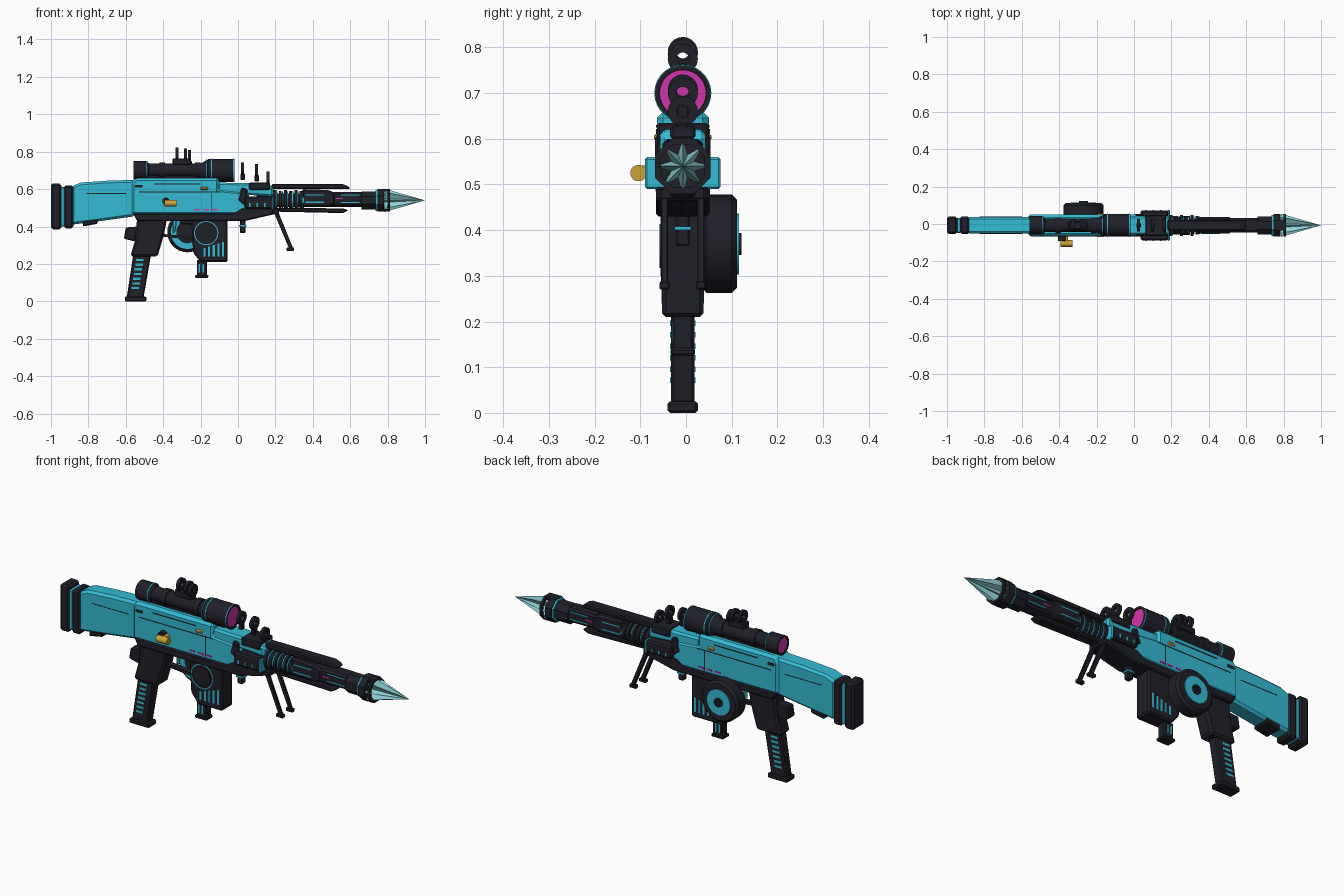
import bpy, bmesh
from math import sin, cos, pi, radians
from mathutils import Vector

if "Cube" in bpy.data.objects:
    bpy.data.objects.remove(bpy.data.objects["Cube"], do_unlink=True)

MID = -0.007    # centre plane of the body
BORE = 0.54     # barrel height
SIGHT = 0.7     # scope height


def material(name, red, green, blue):
    mat = bpy.data.materials.new(name)
    mat.use_nodes = True
    colour = (red, green, blue, 1)
    mat.diffuse_color = colour
    shader = next(n for n in mat.node_tree.nodes if n.type == "BSDF_PRINCIPLED")
    shader.inputs["Base Color"].default_value = colour
    shader.inputs["Roughness"].default_value = 0.6
    return mat


dark = material("charcoal", 0.014, 0.014, 0.022)
teal = material("teal", 0.035, 0.5, 0.66)
gold = material("gold", 0.62, 0.36, 0.04)
pink = material("magenta", 0.65, 0.035, 0.42)
ice = material("pale ice", 0.28, 0.66, 0.7)


def finish(name, bm, mat, bevel=0.0, smooth=False):
    bmesh.ops.remove_doubles(bm, verts=bm.verts, dist=1e-5)
    bmesh.ops.recalc_face_normals(bm, faces=bm.faces)
    mesh = bpy.data.meshes.new(name)
    bm.to_mesh(mesh)
    bm.free()
    mesh.materials.append(mat)
    part = bpy.data.objects.new(name, mesh)
    bpy.context.collection.objects.link(part)
    if smooth:
        bpy.ops.object.select_all(action="DESELECT")
        part.select_set(True)
        bpy.context.view_layer.objects.active = part
        bpy.ops.object.shade_smooth_by_angle(angle=radians(35))
    if bevel:
        mod = part.modifiers.new("edge_bevel", "BEVEL")
        mod.width = bevel
        mod.segments = 1
        mod.limit_method = "ANGLE"
    return part


def slab(name, outline, half, mat, y=MID, bevel=0.006):
    """Side outline in x and z, extruded evenly to both sides of y."""
    bm = bmesh.new()
    face = bm.faces.new([bm.verts.new((x, y - half, z)) for x, z in outline])
    extruded = bmesh.ops.extrude_face_region(bm, geom=[face])
    moved = [v for v in extruded["geom"] if isinstance(v, bmesh.types.BMVert)]
    bmesh.ops.translate(bm, verts=moved, vec=(0, half * 2, 0))
    return finish(name, bm, mat, bevel)


def box(name, x0, x1, z0, z1, half, mat, y=MID, bevel=0.005):
    return slab(name, [(x0, z0), (x1, z0), (x1, z1), (x0, z1)], half, mat, y, bevel)


def lathe(name, profile, centre, mat, axis="X", sides=28, turn=0.0):
    """Spin (distance along axis, radius) pairs about a line through centre."""
    bm = bmesh.new()
    rings = []
    for along, radius in profile:
        ring = []
        for i in range(sides):
            a = 2 * pi * i / sides + turn
            u, v = radius * cos(a), radius * sin(a)
            offset = (along, u, v) if axis == "X" else (u, along, v)
            ring.append(bm.verts.new(Vector(centre) + Vector(offset)))
        rings.append(ring)
    for low, high in zip(rings, rings[1:]):
        for i in range(sides):
            j = (i + 1) % sides
            bm.faces.new((low[i], low[j], high[j], high[i]))
    return finish(name, bm, mat, smooth=True)


def disc(name, start, end, radius, centre, mat, axis="X", hole=0.0, **more):
    profile = [(start, hole), (start, radius), (end, radius), (end, hole)]
    if hole:
        profile.append(profile[0])
    return lathe(name, profile, centre, mat, axis, **more)


# Shoulder stock: butt pads, spacer and tapered body
box("butt_pad", -1.0, -0.945, 0.385, 0.63, 0.047, dark, bevel=0.01)
box("butt_spacer", -0.95, -0.925, 0.4, 0.61, 0.04, teal)
box("butt_plate", -0.93, -0.88, 0.39, 0.62, 0.047, dark, bevel=0.01)
slab("stock_body", [(-0.89, 0.41), (-0.73, 0.43), (-0.55, 0.455), (-0.53, 0.65),
                    (-0.7, 0.645), (-0.84, 0.635), (-0.89, 0.615)], 0.045, teal, bevel=0.012)
slab("stock_toe_cover", [(-0.83, 0.4), (-0.75, 0.415), (-0.75, 0.44), (-0.83, 0.43)], 0.047, dark)
box("stock_seam", -0.81, -0.6, 0.575, 0.578, 0.0465, dark, bevel=0)

# Receiver shell with dark lower frame
slab("receiver_shell", [(-0.57, 0.46), (0.06, 0.46), (0.06, 0.585), (-0.1, 0.6),
                        (-0.1, 0.66), (-0.55, 0.66), (-0.57, 0.63)], 0.057, teal, bevel=0.014)
slab("receiver_front", [(-0.11, 0.58), (0.19, 0.56), (0.19, 0.61), (0.15, 0.63), (-0.11, 0.635)],
     0.05, teal, bevel=0.01)
slab("lower_frame", [(-0.54, 0.43), (0.04, 0.43), (0.19, 0.465), (0.19, 0.5), (0.02, 0.5),
                     (-0.03, 0.47), (-0.56, 0.47)], 0.059, dark)
box("receiver_long_seam", -0.53, -0.1, 0.582, 0.586, 0.0585, dark, bevel=0)
box("receiver_short_seam", -0.45, -0.2, 0.625, 0.63, 0.0585, dark, bevel=0)
box("receiver_upright_seam", -0.145, -0.141, 0.48, 0.58, 0.0585, dark, bevel=0)
box("ejection_slot", -0.55, -0.51, 0.608, 0.622, 0.059, dark, bevel=0)
for x in (-0.235, -0.185, -0.14):
    box("indicator_light", x, x + 0.03, 0.485, 0.493, 0.06, pink, bevel=0)
box("selector_tab", -0.2, -0.16, 0.595, 0.612, 0.063, gold)

# Charging handle on the right side
disc("bolt_stem", -0.105, -0.05, 0.012, (-0.365, 0, 0.53), gold, "Y", sides=12)
disc("bolt_collar", -0.09, -0.06, 0.02, (-0.385, 0, 0.535), dark, "Y", sides=12)
disc("bolt_knob", -0.032, 0.032, 0.018, (-0.362, -0.104, 0.525), gold, sides=16)

# Side blocks where the handguard meets the receiver
box("side_block", 0.035, 0.185, 0.495, 0.56, 0.08, dark, bevel=0.008)
box("side_block_trim", 0.18, 0.192, 0.49, 0.56, 0.083, teal)
for x in (0.06, 0.1, 0.14):
    box("side_block_vent", x, x + 0.008, 0.505, 0.525, 0.083, teal, bevel=0)
slab("side_wedge", [(0.0, 0.54), (0.05, 0.5), (0.05, 0.6), (0.02, 0.61)], 0.061, dark)
box("upper_bracket", 0.06, 0.17, 0.595, 0.635, 0.056, dark)

# Scope with mounts, collars and lenses
scope = (0, MID, SIGHT)
lathe("scope_tube", [(-0.55, 0), (-0.55, 0.042), (-0.56, 0.042), (-0.56, 0.049), (-0.49, 0.049),
                     (-0.475, 0.037), (-0.2, 0.037), (-0.165, 0.056), (-0.16, 0.061),
                     (-0.02, 0.061), (-0.02, 0.052), (-0.035, 0.052), (-0.035, 0)], scope, dark)
disc("front_lens", -0.035, -0.026, 0.051, scope, pink)
disc("rear_lens", -0.555, -0.55, 0.041, scope, pink)
for x, radius in ((-0.49, 0.0505), (-0.17, 0.058), (-0.145, 0.0625), (-0.026, 0.0625)):
    disc("scope_collar", x, x + 0.005, radius, scope, teal, hole=radius - 0.01)
box("scope_rail", -0.53, -0.06, 0.64, 0.675, 0.025, dark)
for x in (-0.42, -0.23):
    disc("scope_clamp", x, x + 0.03, 0.043, scope, dark)
box("turret_base", -0.35, -0.25, 0.73, 0.765, 0.022, dark)

# Ring sights on the scope and in front of it
for x, z in ((-0.325, 0.79), (-0.28, 0.785), (-0.258, 0.775), (0.025, 0.708), (0.1, 0.7), (0.16, 0.66)):
    disc("ring_sight", -0.008, 0.008, 0.033, (x, MID, z), dark, hole=0.014, sides=20)
    box("ring_sight_post", x - 0.012, x + 0.012, z - 0.06, z - 0.024, 0.014, dark)

# Pistol grip
slab("grip_upper", [(-0.54, 0.44), (-0.38, 0.44), (-0.395, 0.36), (-0.43, 0.24),
                    (-0.575, 0.24), (-0.55, 0.33)], 0.042, dark, bevel=0.01)
slab("grip_handle", [(-0.56, 0.25), (-0.465, 0.25), (-0.505, 0.02), (-0.595, 0.02)], 0.026, dark)
box("grip_foot", -0.605, -0.49, 0, 0.025, 0.033, dark)
slab("grip_spur", [(-0.61, 0.335), (-0.55, 0.32), (-0.535, 0.4), (-0.6, 0.395)], 0.03, dark)
for i in range(7):
    x, z = -0.545 - i * 0.004, 0.215 - i * 0.025
    box("grip_slot", x, x + 0.04, z, z + 0.012, 0.0275, teal, bevel=0)

# Trigger and guard
slab("trigger", [(-0.35, 0.44), (-0.325, 0.44), (-0.335, 0.37), (-0.35, 0.36)], 0.009, teal)
slab("trigger_guard", [(-0.4, 0.36), (-0.4, 0.345), (-0.24, 0.33), (-0.24, 0.345)], 0.015, dark, bevel=0)

# Box magazine with dial, vents and lower stub
slab("magazine", [(-0.25, 0.44), (-0.055, 0.44), (-0.055, 0.21), (-0.2, 0.21), (-0.24, 0.26)],
     0.045, dark, bevel=0.008)
dial = (-0.17, 0, 0.365)
disc("dial_ring", -0.056, -0.05, 0.065, dial, teal, "Y", hole=0.06)
disc("dial_cap", -0.058, -0.05, 0.048, dial, dark, "Y")
for i in range(5):
    x = -0.185 + i * 0.025
    box("magazine_vent", x, x + 0.011, 0.24, 0.285 + i * 0.008, 0.0465, teal, bevel=0)
box("magazine_stub", -0.22, -0.165, 0.135, 0.22, 0.023, dark)
box("magazine_stub_foot", -0.23, -0.158, 0.125, 0.142, 0.027, dark)
for x in (-0.21, -0.19):
    box("stub_slot", x, x + 0.008, 0.155, 0.2, 0.0245, teal, bevel=0)

# Drum on the left side
drum = (-0.27, 0, 0.37)
lathe("drum", [(0.035, 0), (0.035, 0.095), (0.045, 0.108), (0.1, 0.108), (0.112, 0.096), (0.112, 0)],
      drum, dark, "Y", sides=32)
disc("drum_face", 0.108, 0.116, 0.067, drum, teal, "Y", hole=0.02)
disc("drum_inner_face", 0.03, 0.036, 0.09, drum, teal, "Y", hole=0.06)
disc("drum_hub", 0.1, 0.122, 0.024, drum, dark, "Y", hole=0.012)
box("drum_bracket", -0.31, -0.22, 0.41, 0.46, 0.035, dark, y=0.03)

# Barrel, collars and handguard
bore = (0, MID, BORE)
disc("barrel", 0.1, 0.78, 0.036, bore, dark, sides=16)
for i in range(6):
    x = 0.19 + i * 0.028
    disc("barrel_collar", x, x + 0.015, 0.056 - 0.006 * (i % 2), bore, dark, sides=16)
    disc("barrel_trim", x + 0.016, x + 0.022, 0.046, bore, teal, sides=16)
slab("handguard", [(0.34, 0.505), (0.49, 0.505), (0.52, 0.52), (0.52, 0.575), (0.49, 0.595), (0.34, 0.6)],
     0.044, dark, bevel=0.01)
box("forward_shroud", 0.5, 0.67, 0.51, 0.585, 0.038, dark, bevel=0.01)
for z in (0.527, 0.565):
    box("handguard_stripe", 0.36, 0.46, z, z + 0.006, 0.0455, teal, bevel=0)
    box("shroud_stripe", 0.55, 0.65, z, z + 0.005, 0.0395, teal, bevel=0)
box("shroud_light", 0.52, 0.56, 0.546, 0.552, 0.0395, pink, bevel=0)
slab("top_rail", [(0.18, 0.6), (0.6, 0.6), (0.59, 0.615), (0.56, 0.627), (0.18, 0.627)], 0.028, dark)
slab("bottom_rail", [(0.18, 0.5), (0.56, 0.497), (0.59, 0.487), (0.56, 0.472), (0.18, 0.48)], 0.028, dark)

# Muzzle cage
disc("muzzle_neck", 0.66, 0.745, 0.052, bore, dark, sides=8, turn=pi / 8)
disc("muzzle_trim", 0.735, 0.745, 0.061, bore, teal, sides=8, turn=pi / 8)
disc("muzzle_flange", 0.745, 0.78, 0.066, bore, dark, sides=8, turn=pi / 8)
disc("muzzle_rim", 0.8, 0.813, 0.066, bore, dark, hole=0.052, sides=8, turn=pi / 8)
for z in (BORE - 0.06, BORE + 0.047):
    box("muzzle_bar", 0.77, 0.81, z, z + 0.013, 0.027, dark, bevel=0)

# Eight-pointed crystal spike
bm = bmesh.new()
tip, back = bm.verts.new((1.0, MID, BORE)), bm.verts.new((0.76, MID, BORE))
star = []
for i in range(16):
    r, a = (0.027 if i % 2 else 0.062), pi * i / 8
    star.append(bm.verts.new((0.785, MID + r * cos(a), BORE + r * sin(a))))
for i, corner in enumerate(star):
    bm.faces.new((corner, star[i - 1], tip))
    bm.faces.new((star[i - 1], corner, back))
finish("crystal_spike", bm, ice)

# Folding bipod and small front lug
box("bipod_hinge", 0.16, 0.22, 0.465, 0.495, 0.05, dark)
for side in (-1, 1):
    y = MID + side * 0.04
    slab("bipod_leg", [(0.19, 0.48), (0.215, 0.48), (0.294, 0.285), (0.272, 0.285)], 0.008, dark, y, 0.003)
    box("bipod_foot", 0.26, 0.3, 0.27, 0.288, 0.011, dark, y, 0.003)
box("front_lug", 0.01, 0.04, 0.365, 0.44, 0.016, dark)
box("front_lug_trim", 0.005, 0.045, 0.4, 0.408, 0.018, teal, bevel=0)
